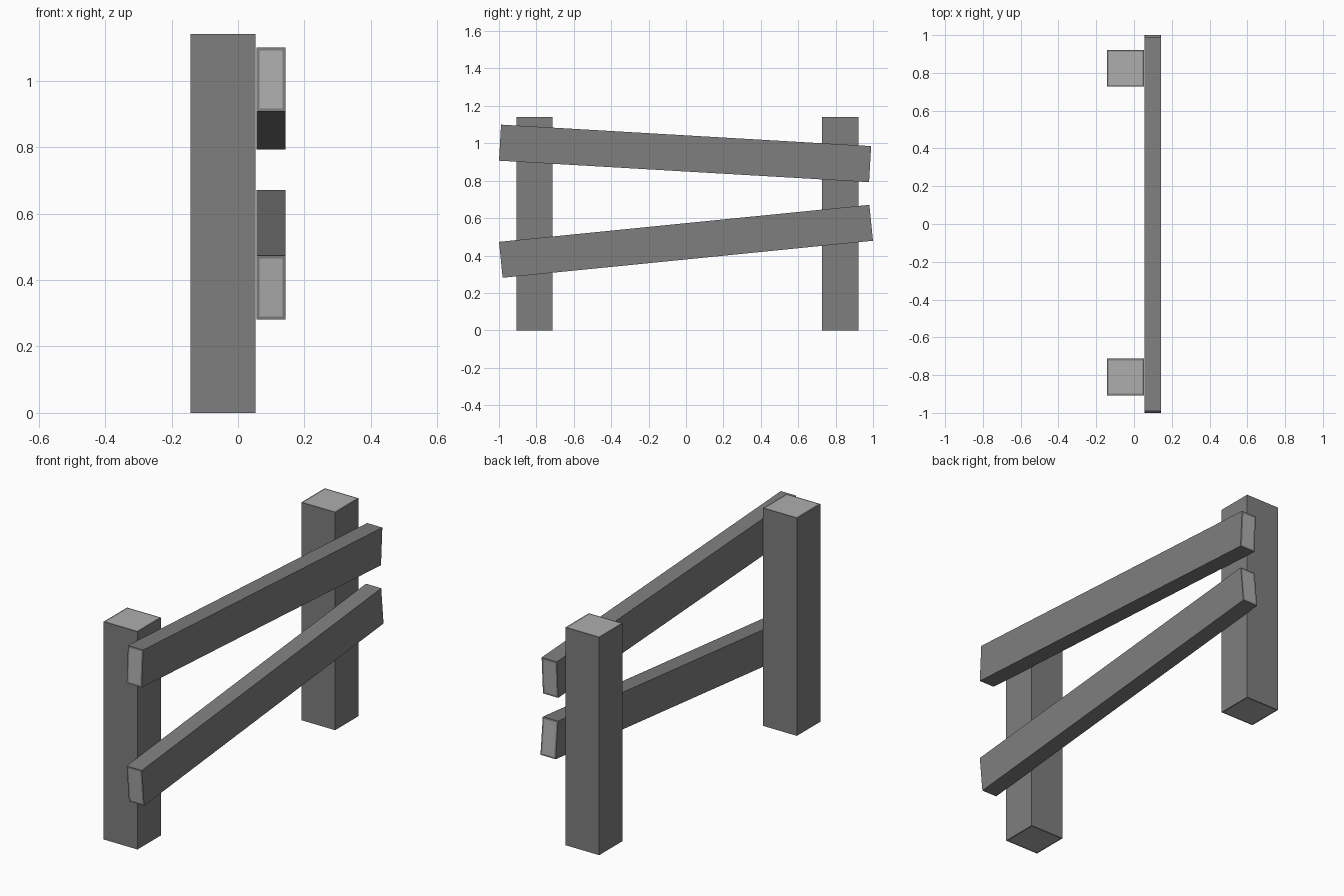
import bpy, bmesh, math
from mathutils import Matrix, Vector

if "Cube" in bpy.data.objects:
    bpy.data.objects.remove(bpy.data.objects["Cube"])


def material(name, v):
    m = bpy.data.materials.new(name)
    m.diffuse_color = (v, v, v, 1)
    m.use_nodes = True
    m.node_tree.nodes["Principled BSDF"].inputs["Base Color"].default_value = m.diffuse_color
    return m


WOOD = material("grey wood", 0.21)
END = material("pale end grain", 0.42)


def beam(name, size, centre, axis, angle=0.0):
    """Box with pale inset end grain on both faces along the given axis."""
    bm = bmesh.new()
    bmesh.ops.create_cube(bm, size=1)
    bmesh.ops.scale(bm, vec=size, verts=bm.verts)
    bm.normal_update()
    ends = [f for f in bm.faces if abs(f.normal[axis]) > 0.9]
    bmesh.ops.inset_individual(bm, faces=ends, thickness=0.013)
    for f in ends:
        f.material_index = 1
    bm.transform(Matrix.Translation(Vector(centre)) @ Matrix.Rotation(angle, 4, 'X'))
    me = bpy.data.meshes.new(name)
    bm.to_mesh(me)
    bm.free()
    me.materials.append(WOOD)
    me.materials.append(END)
    ob = bpy.data.objects.new(name, me)
    bpy.context.collection.objects.link(ob)
    return ob


# Upright posts
for name, y in (("front_post", -0.81), ("back_post", 0.825)):
    beam(name, (0.196, 0.194, 1.14), (-0.045, y, 0.57), 2)

# Crooked rails nailed to the right side of the posts
beam("upper_rail", (0.088, 1.982, 0.193), (0.099, -0.005, 0.946), 1, math.radians(-3.32))
beam("lower_rail", (0.088, 1.99, 0.193), (0.099, 0, 0.476), 1, math.radians(5.7))
